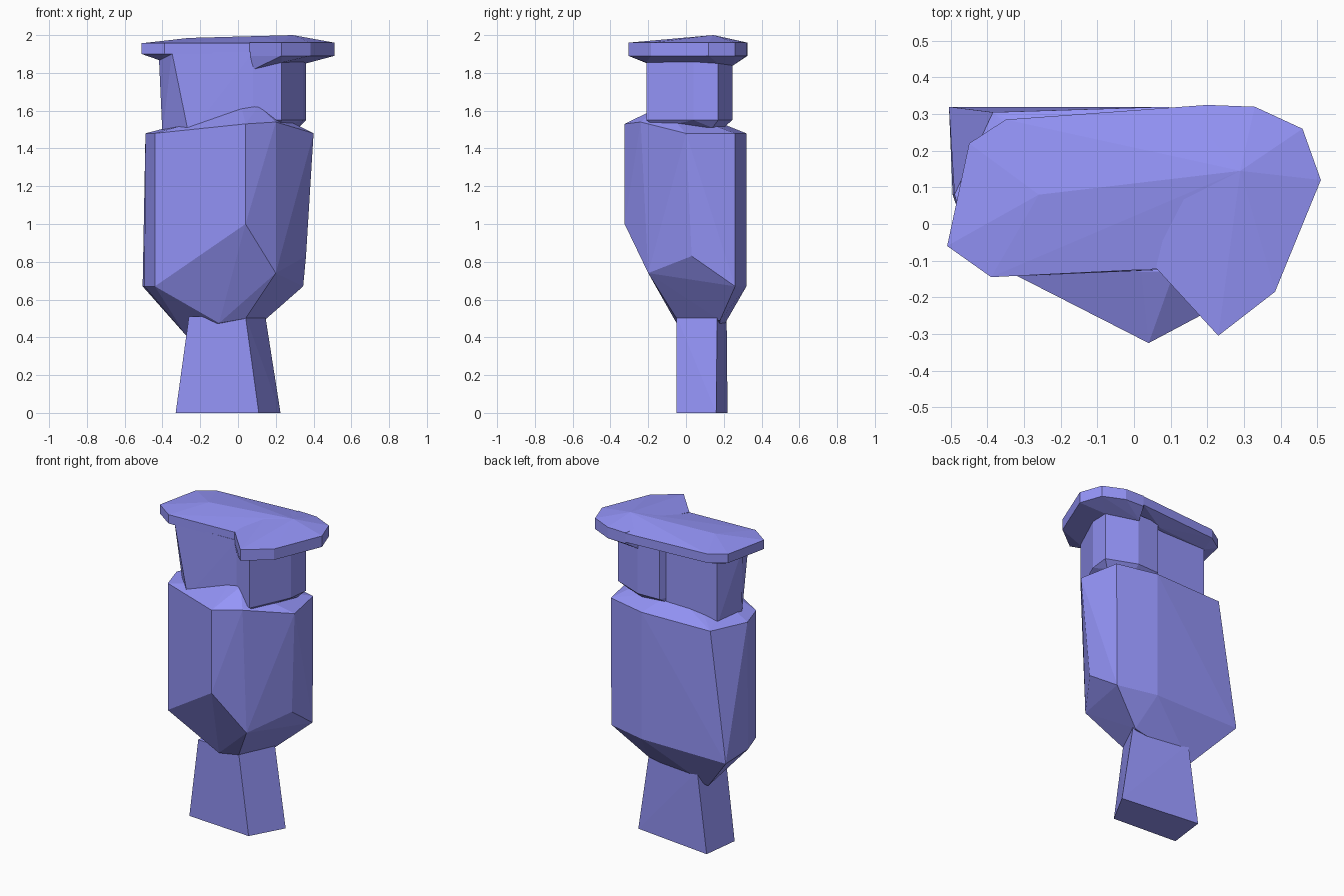
import bpy, bmesh

# one blue-violet material for everything
paint = bpy.data.materials.new("periwinkle")
paint.diffuse_color = (0.30, 0.30, 0.95, 1)


def ring(outline, z):
    """Lift a flat outline to a height."""
    return [(x, y, z) for x, y in outline]


def faceted(name, points):
    """Faceted solid wrapped around a few corner points."""
    bm = bmesh.new()
    for p in points:
        bm.verts.new(p)
    bmesh.ops.convex_hull(bm, input=bm.verts)
    junk = [v for v in bm.verts if not v.link_faces]
    bmesh.ops.delete(bm, geom=junk, context='VERTS')
    bmesh.ops.dissolve_limit(bm, angle_limit=0.01, verts=bm.verts, edges=bm.edges)
    bmesh.ops.recalc_face_normals(bm, faces=bm.faces)
    mesh = bpy.data.meshes.new(name)
    bm.to_mesh(mesh)
    bm.free()
    mesh.materials.append(paint)
    obj = bpy.data.objects.new(name, mesh)
    bpy.context.collection.objects.link(obj)
    return obj


# tapering four-sided stem
faceted("stem",
        ring([(0.11, -0.05), (0.225, 0.16), (-0.30, 0.22), (-0.33, -0.02)], 0)
        + ring([(0.04, -0.05), (0.145, 0.165), (-0.23, 0.215), (-0.26, -0.03)], 0.51))

# large faceted body: shoulders, lower ring, underside, domed top
faceted("body",
        [(0.04, -0.325, 1.53), (0.20, -0.24, 1.54), (0.40, 0.0, 1.48)]
        + ring([(0.35, 0.26), (0.09, 0.32), (-0.385, 0.305), (-0.49, 0.08), (-0.44, -0.08)], 1.48)
        + [(0.04, -0.325, 1.0), (0.20, -0.20, 0.74), (0.36, 0.03, 0.83)]
        + ring([(0.345, 0.26), (0.09, 0.32), (-0.505, 0.32), (-0.495, 0.08), (-0.44, -0.08)], 0.67)
        + [(0.04, -0.05, 0.50), (0.14, 0.18, 0.49), (-0.275, 0.17, 0.41), (-0.10, -0.05, 0.475)]
        + [(0.11, -0.13, 1.625), (0.02, -0.13, 1.61), (0.0, 0.12, 1.56), (-0.26, 0.0, 1.54)])

# left neck block, leaning inward toward the bottom
faceted("left_neck",
        ring([(-0.35, -0.14), (-0.42, 0.03), (-0.36, 0.20), (0.0, 0.20), (0.15, 0.0), (0.08, -0.125)], 1.91)
        + ring([(-0.26, -0.14), (-0.40, 0.01), (-0.36, 0.20), (0.0, 0.20), (0.15, 0.0), (0.08, -0.125)], 1.47))

# right neck block with a bevelled underside
right_outline = [(0.23, -0.21), (0.345, 0.04), (0.36, 0.17),
                 (0.17, 0.245), (0.02, 0.24), (-0.05, 0.10), (0.08, -0.127)]
faceted("right_neck",
        ring(right_outline, 1.55) + ring(right_outline, 1.88)
        + ring([(0.22, -0.15), (0.32, 0.14), (0.17, 0.20), (0.0, 0.18)], 1.51))

# left half of the cap, its top running up to the peak
left_cap = [(-0.51, -0.06), (-0.39, -0.145), (0.06, -0.123), (0.20, 0.325),
            (-0.35, 0.285), (-0.45, 0.22)]
faceted("left_cap",
        ring(left_cap, 1.90) + ring(left_cap, 1.957)
        + [(-0.26, 0.08, 1.985), (0.12, 0.13, 1.993), (0.29, 0.145, 2.0)]
        + ring([(-0.41, 0.03), (-0.36, 0.20), (0.0, 0.23)], 1.865))

# right half of the cap, with a deeper underside
right_cap = [(0.06, -0.12), (0.23, -0.305), (0.385, -0.185), (0.51, 0.12),
             (0.46, 0.26), (0.33, 0.32), (0.20, 0.325)]
faceted("right_cap",
        ring(right_cap, 1.89) + ring(right_cap, 1.96)
        + [(0.29, 0.145, 2.0), (0.12, 0.13, 1.993)]
        + [(0.23, -0.21, 1.855), (0.36, 0.17, 1.85), (0.17, 0.25, 1.84),
           (0.085, -0.13, 1.82), (0.10, 0.0, 1.81)])
